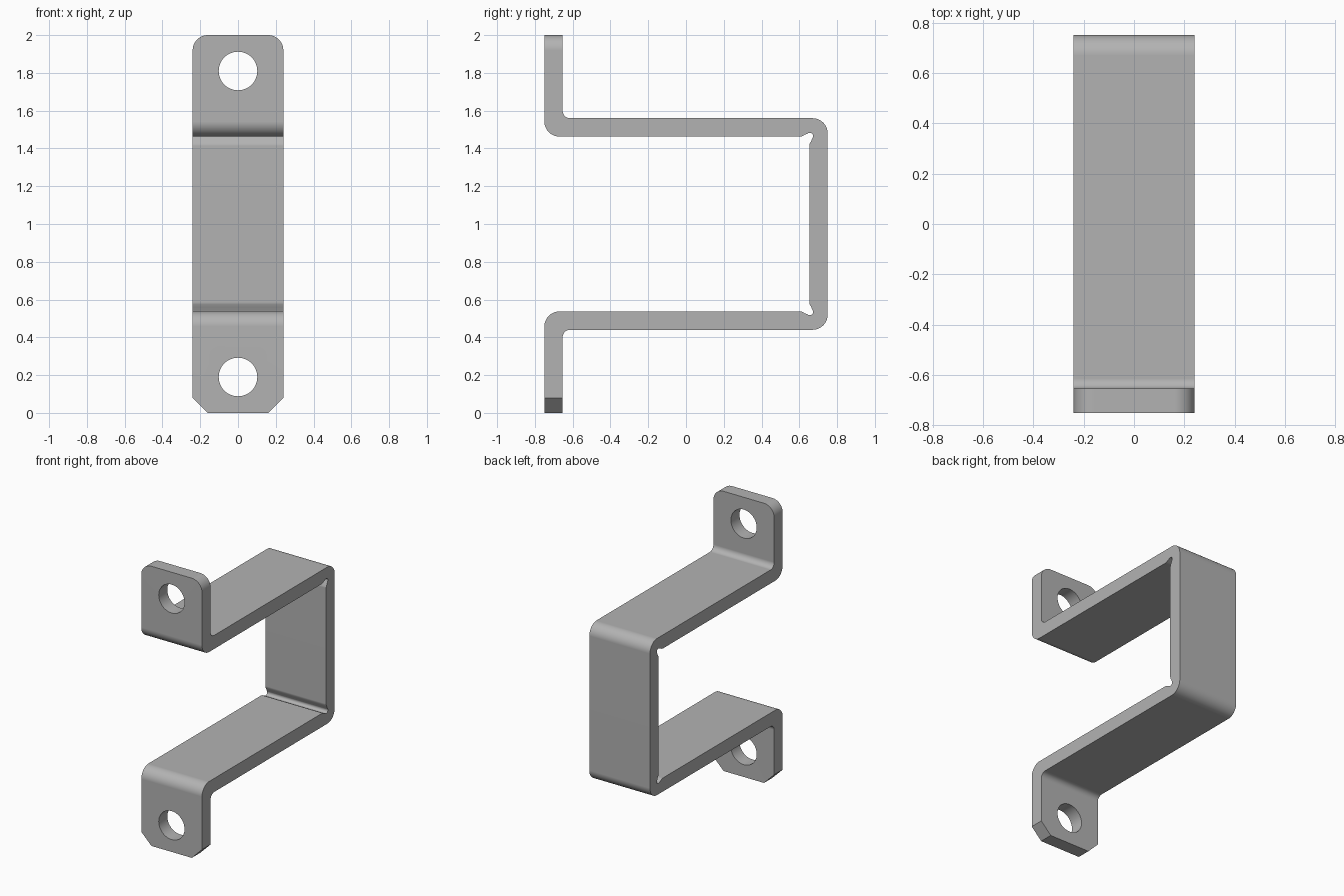
import bpy, bmesh
from math import sin, cos, radians
from mathutils import Vector

cube = bpy.data.objects.get("Cube")
if cube:
    bpy.data.objects.remove(cube)

HALF_W, DEPTH, TOP = 0.24, 0.75, 2.0
THICK, ARM_TOP = 0.097, 1.56
BEND, FILLET, CORNER, HOLE = 0.08, 0.04, 0.08, 0.102


def arc(u, v, r, start, end, steps=10):
    angles = [radians(start + (end - start) * i / steps) for i in range(steps + 1)]
    return [(u + r * cos(a), v + r * sin(a)) for a in angles]


def prism(name, points, place, push):
    """Extrude a closed 2D outline into a solid."""
    bm = bmesh.new()
    face = bm.faces.new([bm.verts.new(place(u, v)) for u, v in points])
    new = bmesh.ops.extrude_face_region(bm, geom=[face])["geom"]
    moved = [g for g in new if isinstance(g, bmesh.types.BMVert)]
    bmesh.ops.translate(bm, verts=moved, vec=Vector(push))
    bmesh.ops.recalc_face_normals(bm, faces=bm.faces[:])
    mesh = bpy.data.meshes.new(name)
    bm.to_mesh(mesh)
    bm.free()
    obj = bpy.data.objects.new(name, mesh)
    bpy.context.collection.objects.link(obj)
    return obj


def mirrored(half):
    return [(u, TOP - v) for u, v in reversed(half)]


# Bent strip: upper half of the side profile, then its mirror
inner_y, arm_low = DEPTH - THICK, ARM_TOP - THICK
over = TOP + 0.1
outside = [(-inner_y, over)]
outside += arc(-inner_y + FILLET, ARM_TOP + FILLET, FILLET, 180, 270)
outside += arc(DEPTH - BEND, ARM_TOP - BEND, BEND, 90, 0)
# Small relief groove inside the rear bend, symmetric about the diagonal
entry = [(-0.05, 0), (-0.037, 0.002), (-0.022, 0.011)]
groove = [(b, a) for a, b in entry] + arc(0.002, 0.002, 0.018, -45, 135) + entry[::-1]
inside = [(inner_y + a, arm_low + b) for a, b in groove]
inside += arc(-DEPTH + BEND, arm_low + BEND, BEND, 270, 180)
inside += [(-DEPTH, over)]
bracket = prism("bracket", outside + mirrored(outside) + mirrored(inside) + inside,
                lambda u, v: (-0.4, u, v), (0.8, 0, 0))

# Front outline: rounded top corners, chamfered bottom corners
edge = HALF_W - CORNER
outline = [(-edge, 0), (edge, 0), (HALF_W, CORNER)]
outline += arc(edge, TOP - CORNER, CORNER, 0, 90)
outline += arc(-edge, TOP - CORNER, CORNER, 90, 180)
outline += [(-HALF_W, CORNER)]


def cutter(name, points):
    return prism(name, points, lambda u, v: (u, -1, v), (0, 2, 0))


cuts = [(cutter("outline_cutter", outline), "INTERSECT")]
# Screw holes in both flanges
for name, z in (("upper_hole_cutter", 1.81), ("lower_hole_cutter", 0.19)):
    cuts.append((cutter(name, arc(0, z, HOLE, 0, 360, 48)[:-1]), "DIFFERENCE"))

bpy.ops.object.select_all(action="DESELECT")
bracket.select_set(True)
bpy.context.view_layer.objects.active = bracket
for tool, operation in cuts:
    mod = bracket.modifiers.new(tool.name, "BOOLEAN")
    mod.operation, mod.solver, mod.object = operation, "EXACT", tool
    bpy.ops.object.modifier_apply(modifier=mod.name)
    bpy.data.objects.remove(tool)

# Grey metal
steel = bpy.data.materials.new("grey_steel")
steel.use_nodes = True
colour = (0.45, 0.45, 0.45, 1)
steel.diffuse_color = colour
steel.node_tree.nodes["Principled BSDF"].inputs["Base Color"].default_value = colour
bracket.data.materials.clear()
bracket.data.materials.append(steel)

# Smooth bends with flat faces kept flat
bpy.ops.object.shade_smooth_by_angle(angle=radians(30))
normals = bracket.modifiers.new("weighted_normals", "WEIGHTED_NORMAL")
normals.keep_sharp = True
